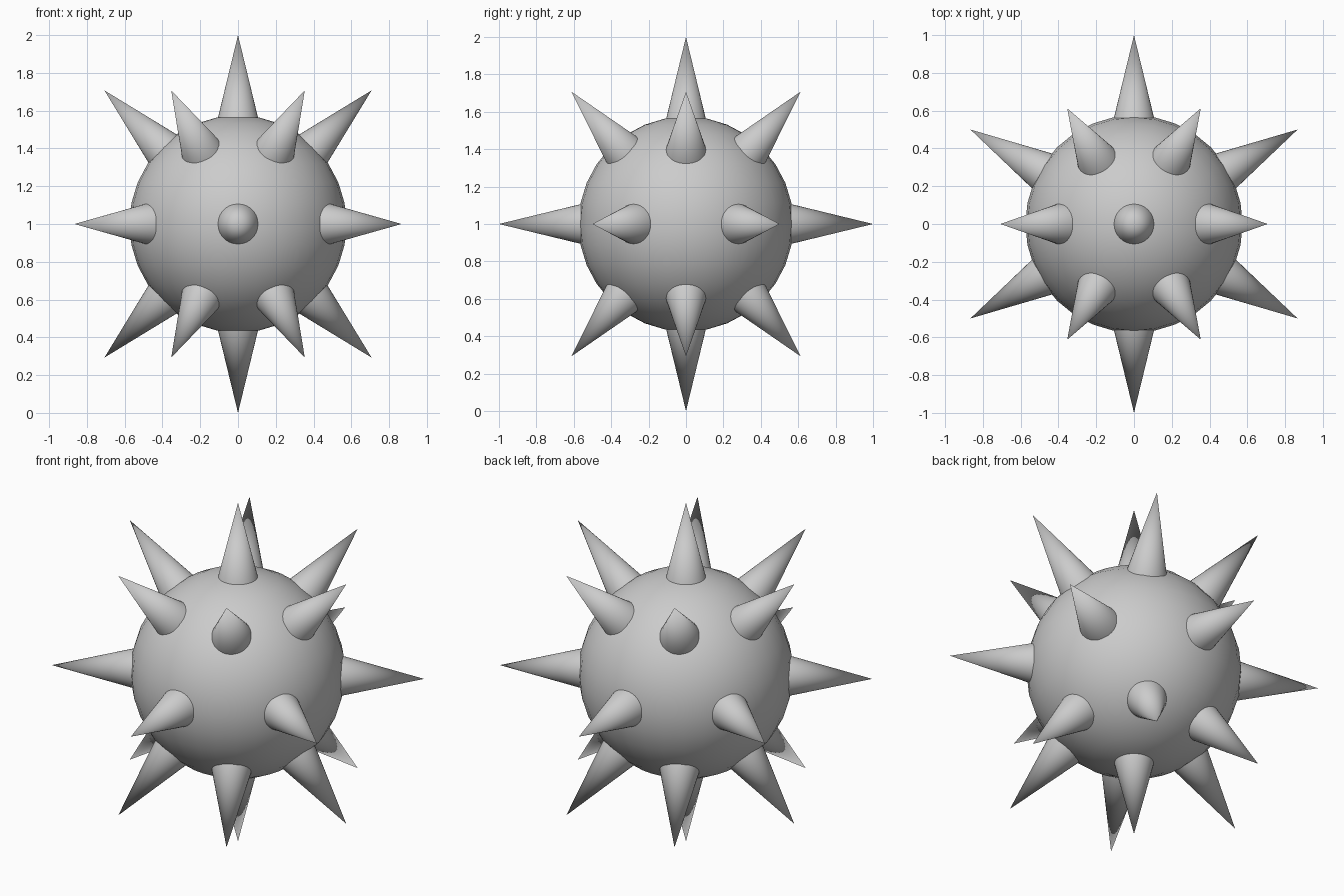
import bpy
from math import radians, cos, sin
from mathutils import Vector

if "Cube" in bpy.data.objects:
    bpy.data.objects.remove(bpy.data.objects["Cube"])

CENTRE = Vector((0, 0, 1))
TIP, ROOT, ROOT_RADIUS = 1.0, 0.53, 0.114


def smooth():
    bpy.ops.object.shade_smooth_by_angle(angle=radians(40))


def add_spike(azimuth, elevation):
    a, e = radians(azimuth), radians(elevation)
    d = Vector((cos(e) * cos(a), cos(e) * sin(a), sin(e)))
    bpy.ops.mesh.primitive_cone_add(
        vertices=32, radius1=ROOT_RADIUS, radius2=0, depth=TIP - ROOT,
        end_fill_type='NOTHING',
        location=CENTRE + d * (TIP + ROOT) / 2,
        rotation=d.to_track_quat('Z', 'Y').to_euler())
    bpy.context.object.name = "spike"
    smooth()


# Round body
bpy.ops.mesh.primitive_uv_sphere_add(segments=32, ring_count=16, radius=0.575, location=CENTRE)
bpy.context.object.name = "ball"
smooth()

# Spikes: two poles, a ring on the equator, staggered rings above and below
add_spike(0, 90)
add_spike(0, -90)
for k in range(6):
    add_spike(30 + 60 * k, 0)
    add_spike(60 * k, 45)
    add_spike(60 * k, -45)
